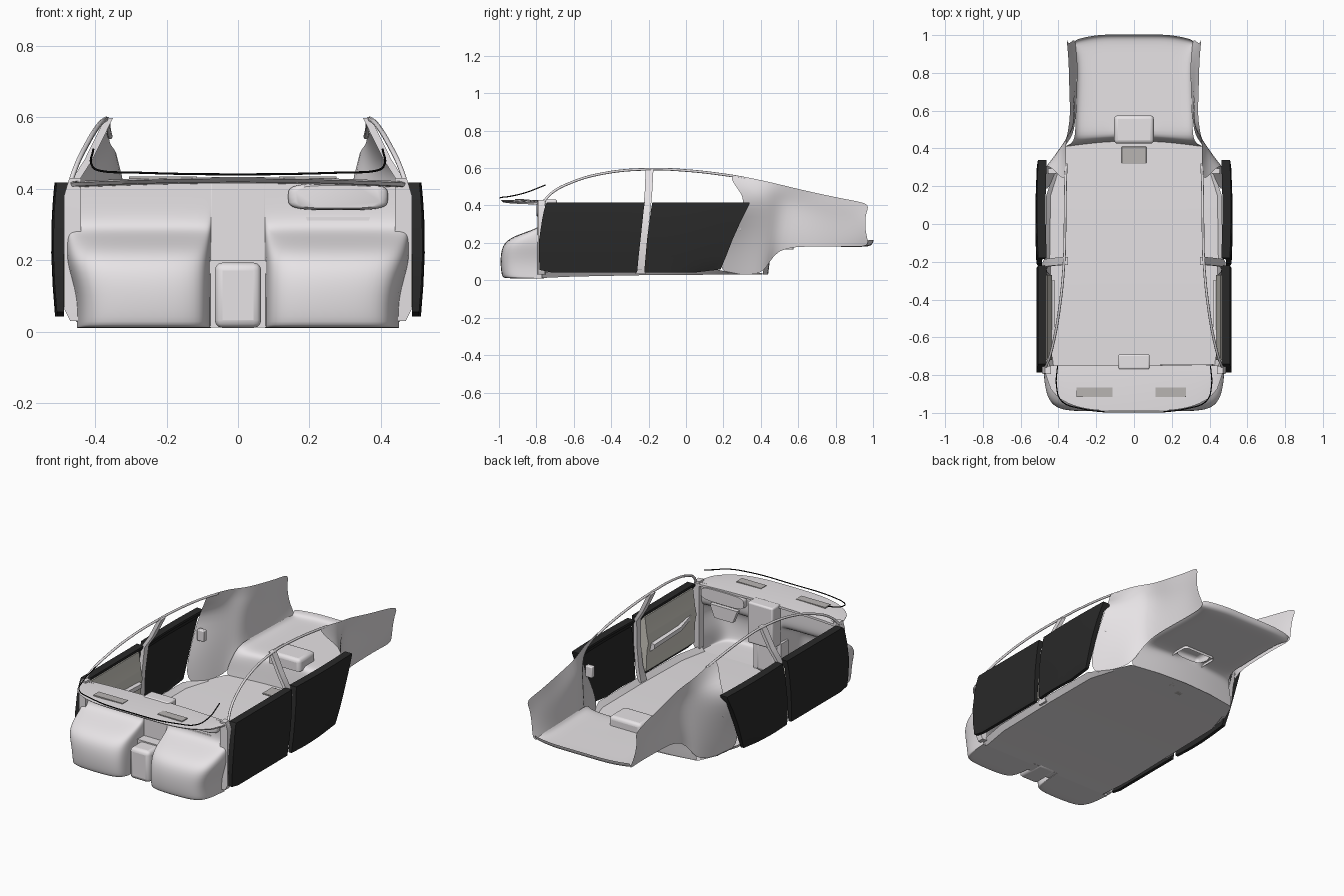
import bpy, bmesh, math

def mat(name, r, g, b):
    m = bpy.data.materials.new(name)
    m.diffuse_color = (r, g, b, 1)
    return m

LIGHT = mat("light_grey", 0.84, 0.81, 0.83)
DARK = mat("door_charcoal", 0.022, 0.022, 0.022)
BEIGE = mat("trim_beige", 0.62, 0.60, 0.54)
MID = mat("mid_grey", 0.48, 0.46, 0.45)
BLACK = mat("seal_black", 0.003, 0.003, 0.003)

def finish(ob, m, mirror=False, sub=0, angle=None):
    ob.data.materials.append(m)
    if angle is not None:
        bpy.ops.object.select_all(action='DESELECT')
        ob.select_set(True)
        bpy.context.view_layer.objects.active = ob
        bpy.ops.object.shade_smooth_by_angle(angle=math.radians(angle))
    if mirror:
        ob.modifiers.new("mirror", 'MIRROR')
    if sub:
        s = ob.modifiers.new("smooth", 'SUBSURF')
        s.levels = s.render_levels = sub
    return ob

def loft(name, rows, m, closed=False, mirror=False, sub=0, angle=None, open_start=False, skip=None):
    """Skin rows of points; closed rows become capped rings. skip(centre) leaves a hole."""
    bm = bmesh.new()
    vs = [[bm.verts.new(p) for p in r] for r in rows]
    n = len(rows[0])
    for a, b in zip(vs, vs[1:]):
        for i in range(n if closed else n - 1):
            j = (i + 1) % n
            quad = (a[i], a[j], b[j], b[i])
            if not (skip and skip(sum((v.co for v in quad), quad[0].co * 0) / 4)):
                bm.faces.new(quad)
    if closed:
        if not open_start:
            bm.faces.new(vs[0])
        bm.faces.new(vs[-1])
    bmesh.ops.recalc_face_normals(bm, faces=bm.faces)
    me = bpy.data.meshes.new(name)
    bm.to_mesh(me)
    bm.free()
    if sub:
        for p in me.polygons:
            p.use_smooth = True
    ob = bpy.data.objects.new(name, me)
    bpy.context.collection.objects.link(ob)
    return finish(ob, m, mirror, sub, angle)

def box(name, lo, hi, m, bevel=0.0, mirror=False, open_start=False):
    x0, y0, z0 = lo
    x1, y1, z1 = hi
    ring = lambda z: [(x0, y0, z), (x1, y0, z), (x1, y1, z), (x0, y1, z)]
    ob = loft(name, [ring(z0), ring(z1)], m, True, mirror, angle=40, open_start=open_start)
    if bevel:
        b = ob.modifiers.new("bevel", 'BEVEL')
        b.width, b.segments = bevel, 3
    return ob

def tube(name, pts, r, m, mirror=False):
    cu = bpy.data.curves.new(name, 'CURVE')
    cu.dimensions = '3D'
    cu.bevel_depth, cu.bevel_resolution, cu.resolution_u = r, 2, 8
    sp = cu.splines.new('BEZIER')
    sp.bezier_points.add(len(pts) - 1)
    for bp, p in zip(sp.bezier_points, pts):
        bp.co = p
        bp.handle_left_type = bp.handle_right_type = 'AUTO'
    ob = bpy.data.objects.new(name, cu)
    bpy.context.collection.objects.link(ob)
    return finish(ob, m, mirror)

# cabin floor with raised sill edges: (y, half width, z)
floor = []
for y, w, z in [(-0.78, 0.445, 0.012), (-0.6, 0.47, 0.02), (-0.2, 0.47, 0.028),
                (0.15, 0.465, 0.03), (0.3, 0.415, 0.03), (0.41, 0.365, 0.03)]:
    arc = 0.04 if y > 0.4 else 0.0
    floor.append([(t * w, y + arc * (1 - t * t), z + (0.03 if abs(t) == 1 and y < 0.2 else 0))
                  for t in (-1, -0.95, -0.5, 0, 0.5, 0.95, 1)])
loft("cabin_floor", floor, LIGHT, angle=30)

# rear seat wall rising into the luggage floor, with a back lip and an opening under the hump
trunk = []
for y, z, w in [(0.41, 0.03, 0.36), (0.415, 0.07, 0.36), (0.425, 0.15, 0.33), (0.46, 0.182, 0.31),
                (0.57, 0.18, 0.31), (0.8, 0.18, 0.30), (0.94, 0.178, 0.305),
                (0.995, 0.182, 0.31), (1.003, 0.215, 0.315)]:
    trunk.append([(t * w, y + (0.03 * (1 - t * t) if y < 0.45 else -0.035 * t ** 8 if y > 0.9 else 0),
                   z + (0.025 if abs(t) == 1 and 0.44 < y < 0.98 else 0))
                  for t in (-1, -0.94, -0.6, -0.32, 0, 0.32, 0.6, 0.94, 1)])
loft("luggage_floor", trunk, LIGHT, sub=2, skip=lambda c: abs(c.x) < 0.1 and c.z > 0.172 and 0.47 < c.y < 0.57)
box("rear_hump", (-0.105, 0.425, 0.165), (0.105, 0.575, 0.235), LIGHT, 0.02, open_start=True)
box("floor_access_plate", (-0.065, 0.32, 0.03), (0.065, 0.41, 0.038), MID, 0.003)

# footwells bulging forward below the dashboard wall
prof = [(-0.77, 0.42), (-0.77, 0.36), (-0.772, 0.30), (-0.80, 0.275), (-0.93, 0.235), (-0.985, 0.19),
        (-0.995, 0.10), (-0.985, 0.015), (-0.97, 0.01), (-0.77, 0.01)]
rows = []
for y, z in prof:
    x1 = 0.48 if z > 0.1 else 0.45
    rows.append([(0.265 + t * (x1 - 0.075) / 2 + (x1 - 0.455) / 2, -0.77 + f * (y + 0.77), z)
                 for t, f in [(-1, 0), (-0.97, 0.7), (-0.85, 0.92), (-0.5, 1), (0.1, 1),
                              (0.6, 0.97), (0.85, 0.85), (0.96, 0.55), (1, 0)]])
loft("footwell", rows, LIGHT, mirror=True, sub=2)

# centre tunnel with its backing, and console
box("centre_tunnel", (-0.065, -0.925, 0.01), (0.065, -0.74, 0.193), LIGHT, 0.022)
box("tunnel_backing", (-0.09, -0.83, 0.012), (0.09, -0.76, 0.2), LIGHT)
box("centre_console", (-0.083, -0.77, 0.19), (0.083, -0.69, 0.432), LIGHT, 0.01)

# instrument housing and steering column cover
rows = []
for y, s in [(-0.80, 0.85), (-0.795, 0.95), (-0.785, 1.0), (-0.74, 1.0)]:
    ring = []
    for i in range(32):
        a = math.tau * i / 32
        c, d = math.cos(a), math.sin(a)
        ring.append((0.28 + 0.14 * s * math.copysign(abs(c) ** 0.5, c), y,
                     0.377 + 0.037 * s * math.copysign(abs(d) ** 0.5, d)))
    rows.append(ring)
loft("instrument_housing", rows, LIGHT, True, angle=40)
loft("column_cover", [[(0.22, -0.775, 0.245), (0.34, -0.775, 0.245), (0.34, -0.75, 0.245), (0.22, -0.75, 0.245)],
                      [(0.19, -0.775, 0.32), (0.37, -0.775, 0.32), (0.37, -0.75, 0.32), (0.19, -0.75, 0.32)]],
     LIGHT, True, angle=30)

# dashboard shelf with curved front edge
rows = []
for i in range(33):
    t = -1 + i / 16
    front = -0.79 - 0.2 * (1 - abs(t) ** 3.6) ** 0.55
    z = 0.432 - 0.012 * t * t
    x = 0.47 * t
    rows.append([(x, -0.75, z - 0.005), (x, (front - 0.75) / 2, z), (x, front, z - 0.004),
                 (x, front + 0.012, z - 0.014), (x, -0.75, z - 0.018)])
loft("dashboard_shelf", rows, LIGHT, True, angle=40)
box("dash_vent_left", (0.115, -0.915, 0.428), (0.275, -0.865, 0.434), MID)
box("dash_vent_right", (-0.305, -0.915, 0.427), (-0.115, -0.865, 0.434), MID)

# black windscreen seal
half = [(0.405, -0.75, 0.51), (0.41, -0.86, 0.468), (0.385, -0.935, 0.45), (0.29, -0.975, 0.445)]
tube("windscreen_seal", [(-x, y, z) for x, y, z in half] + [(0, -0.995, 0.44)] + half[::-1], 0.003, BLACK)

# doors: thin shells with a thick top lip; levels are (z, front y, rear y)
def door(name, levels, bulge):
    rows = []
    for z, y0, y1 in levels:
        xo = 0.502 + 0.015 * math.sin(math.pi * min(1, max(0, (0.46 - z) / 0.46)) ** 0.9)
        xi = 0.462 if z > 0.38 else 0.487
        ts = [i / 8 for i in range(9)]
        out = [(xo + bulge * math.sin(math.pi * t), y0 + (y1 - y0) * t, z) for t in ts]
        inn = [(xi + bulge * math.sin(math.pi * t), y0 + (y1 - y0) * t, z) for t in ts[::-1]]
        rows.append(out + inn)
    loft(name, rows, DARK, True, True, angle=35)

door("front_door", [(0.042, -0.72, -0.262), (0.055, -0.782, -0.26), (0.13, -0.787, -0.253), (0.22, -0.785, -0.243),
                    (0.32, -0.77, -0.232), (0.37, -0.76, -0.227), (0.405, -0.75, -0.222), (0.417, -0.74, -0.22)], 0.0)
door("rear_door", [(0.042, -0.222, 0.05), (0.058, -0.222, 0.185), (0.13, -0.216, 0.215), (0.22, -0.208, 0.25),
                   (0.32, -0.195, 0.295), (0.37, -0.188, 0.32), (0.405, -0.182, 0.338), (0.417, -0.18, 0.34)], 0.006)

# inner trim and armrest of the front doors
trim = [(0.487, 0.40), (0.458, 0.40), (0.445, 0.30), (0.435, 0.25), (0.445, 0.20), (0.45, 0.08), (0.487, 0.07)]
loft("front_door_trim", [[(x, y, z) for x, z in trim] for y in (-0.72, -0.5, -0.27)], BEIGE, True, True, angle=40)
loft("door_armrest", [[(0.45, y, z + 0.025), (0.447 - d, y, z + 0.015), (0.447 - d, y, z - 0.01), (0.45, y, z - 0.035)]
                      for y, z, d in [(-0.68, 0.25, 0.008), (-0.55, 0.23, 0.03), (-0.3, 0.22, 0.03)]],
     LIGHT, True, True, angle=40)

# centre pillar
rows = []
for x, y, z, w in [(0.465, -0.242, 0.035, 0.028), (0.482, -0.235, 0.12, 0.02), (0.485, -0.222, 0.25, 0.018),
                   (0.475, -0.206, 0.41, 0.02), (0.43, -0.2, 0.48, 0.02), (0.372, -0.195, 0.597, 0.021)]:
    rows.append([(x, y - w, z), (x, y + w, z), (x - 0.022, y + w, z), (x - 0.022, y - w, z)])
loft("centre_pillar", rows, LIGHT, True, True, angle=40)

# windscreen pillar flowing into the roof rail
tube("roof_rail", [(0.475, -0.775, 0.40), (0.452, -0.72, 0.465), (0.425, -0.62, 0.52), (0.395, -0.45, 0.57),
                   (0.37, -0.2, 0.594), (0.365, 0.0, 0.587), (0.362, 0.22, 0.562), (0.358, 0.32, 0.545)],
     0.007, LIGHT, True)
# hinge post in front of the front door
loft("hinge_post", [[(0.44, -0.795, z), (x, -0.792, z), (x, -0.755, z), (0.44, -0.75, z)]
                    for x, z in [(0.47, 0.03), (0.485, 0.06), (0.487, 0.3), (0.487, 0.38), (0.472, 0.43)]],
     LIGHT, True, True, angle=40)

# rear quarter walls: stations from the door jamb back to the flared tail
front = [[(0.455, 0.175, 0.035), (0.475, 0.19, 0.16), (0.48, 0.335, 0.41), (0.41, 0.275, 0.49), (0.364, 0.22, 0.57)],
         [(0.405, 0.30, 0.03), (0.42, 0.32, 0.18), (0.42, 0.385, 0.41), (0.39, 0.35, 0.485), (0.36, 0.32, 0.552)],
         [(0.365, 0.43, 0.03), (0.365, 0.44, 0.17), (0.35, 0.46, 0.40), (0.37, 0.45, 0.47), (0.362, 0.45, 0.525)]]
back = [[(0.31, 0.47, 0.18), (0.315, 0.50, 0.26), (0.305, 0.53, 0.40), (0.315, 0.54, 0.45), (0.335, 0.55, 0.50)],
        [(0.305, 0.70, 0.18), (0.312, 0.70, 0.24), (0.322, 0.70, 0.34), (0.335, 0.70, 0.41), (0.343, 0.70, 0.465)],
        [(0.30, 0.87, 0.18), (0.312, 0.87, 0.23), (0.325, 0.87, 0.32), (0.338, 0.87, 0.38), (0.345, 0.87, 0.43)],
        [(0.31, 0.985, 0.178), (0.33, 0.965, 0.23), (0.345, 0.955, 0.31), (0.352, 0.965, 0.37), (0.358, 0.985, 0.41)]]
loft("rear_quarter_wall", front + back, LIGHT, mirror=True, sub=2)

# latch blocks on the rear door jambs
box("door_latch", (0.41, 0.265, 0.265), (0.455, 0.295, 0.33), LIGHT, 0.005, True)
